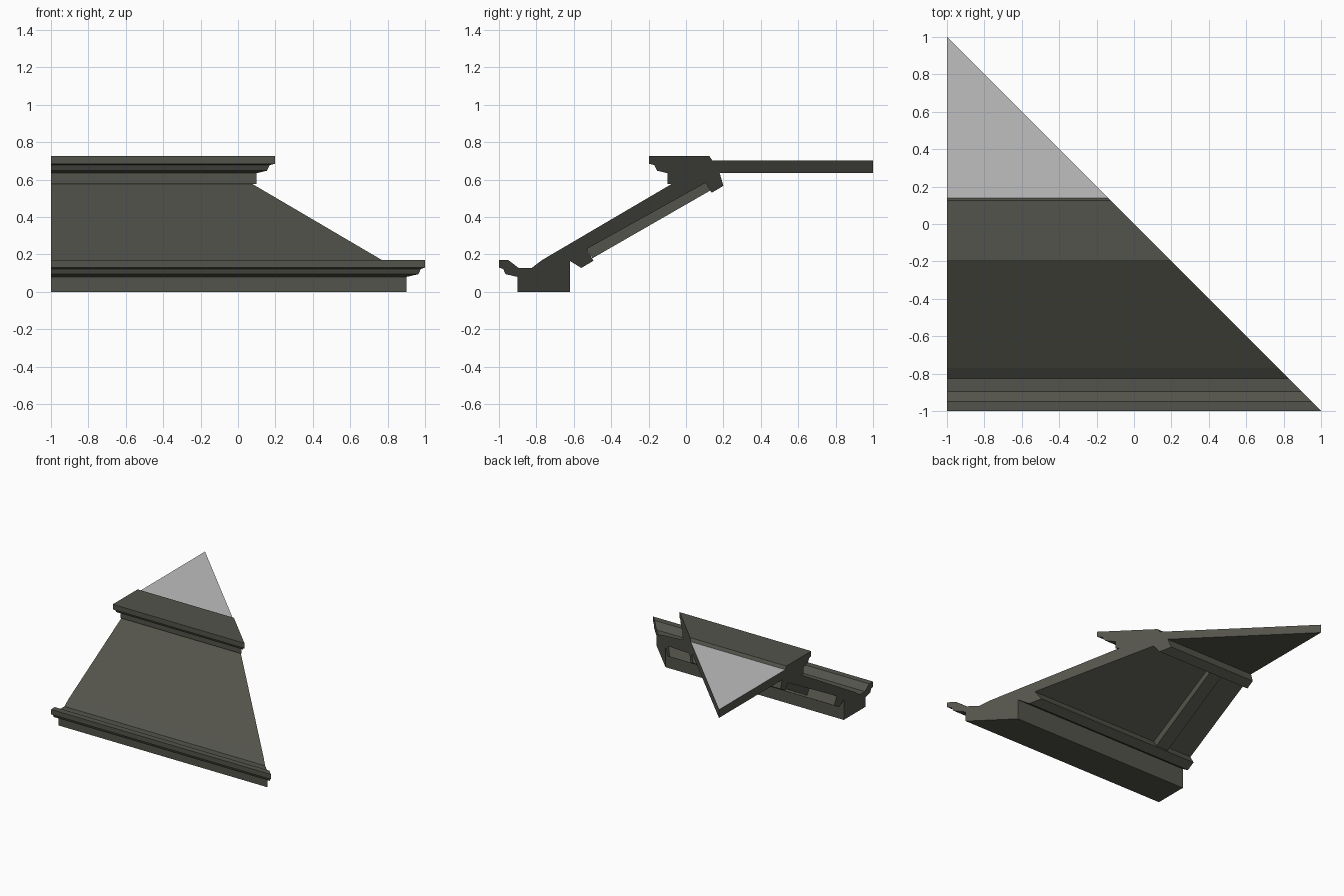
import bpy, bmesh

if "Cube" in bpy.data.objects:
    bpy.data.objects.remove(bpy.data.objects["Cube"])

def material(name, rgb):
    m = bpy.data.materials.new(name)
    m.diffuse_color = (*rgb, 1)
    m.use_nodes = True
    m.node_tree.nodes["Principled BSDF"].inputs["Base Color"].default_value = m.diffuse_color
    return m

dark = material("dark_frame", (0.088, 0.088, 0.072))
light = material("light_panel", (0.52, 0.52, 0.52))

def prism(name, profile, x0=-1.0, x1=None, mats=(dark,)):
    """Extrude a (y, z) profile along x; with no x1 it ends on the mitre x = -y."""
    bm = bmesh.new()
    a = [bm.verts.new((x0, y, z)) for y, z in profile]
    b = [bm.verts.new((-y if x1 is None else x1, y, z)) for y, z in profile]
    bm.faces.new(a)
    bm.faces.new(b)
    n = len(profile)
    for i in range(n):
        j = (i + 1) % n
        bm.faces.new((a[i], a[j], b[j], b[i]))
    bmesh.ops.remove_doubles(bm, verts=bm.verts, dist=1e-5)
    bmesh.ops.recalc_face_normals(bm, faces=bm.faces)
    # last material goes on upward faces
    for f in bm.faces:
        f.material_index = len(mats) - 1 if f.normal.z > 0.9 else 0
    me = bpy.data.meshes.new(name)
    bm.to_mesh(me)
    bm.free()
    for m in mats:
        me.materials.append(m)
    ob = bpy.data.objects.new(name, me)
    bpy.context.collection.objects.link(ob)
    return ob

# Kerb with gutter moulding, sloped roof, lower and upper rails, cap moulding
kerb = [(-0.62, 0), (-0.90, 0), (-0.90, 0.08), (-0.965, 0.095), (-0.977, 0.122),
        (-1.0, 0.13), (-1.0, 0.17), (-0.95, 0.17), (-0.895, 0.128),
        (-0.825, 0.128), (-0.77, 0.17)]
cap = [(-0.075, 0.578), (-0.10, 0.578), (-0.10, 0.635), (-0.155, 0.648),
       (-0.17, 0.678), (-0.197, 0.685), (-0.197, 0.727), (0.125, 0.727),
       (0.14, 0.703), (0.14, 0.635), (0.18, 0.635)]
rails = [(0.20, 0.567), (0.137, 0.53), (0.105, 0.583),
         (-0.53, 0.23), (-0.495, 0.166), (-0.56, 0.128), (-0.62, 0.165)]
prism("mitred_roof_frame", kerb + cap + rails)

# Flat deck with a light top
prism("deck_panel", [(0.14, 0.635), (1, 0.635), (1, 0.703), (0.14, 0.703)],
      mats=(dark, light))

# Rafter under the slope
prism("rafter", [(-0.53, 0.23), (-0.50, 0.18), (0.13, 0.542), (0.105, 0.583)],
      x0=-0.75, x1=-0.64)
